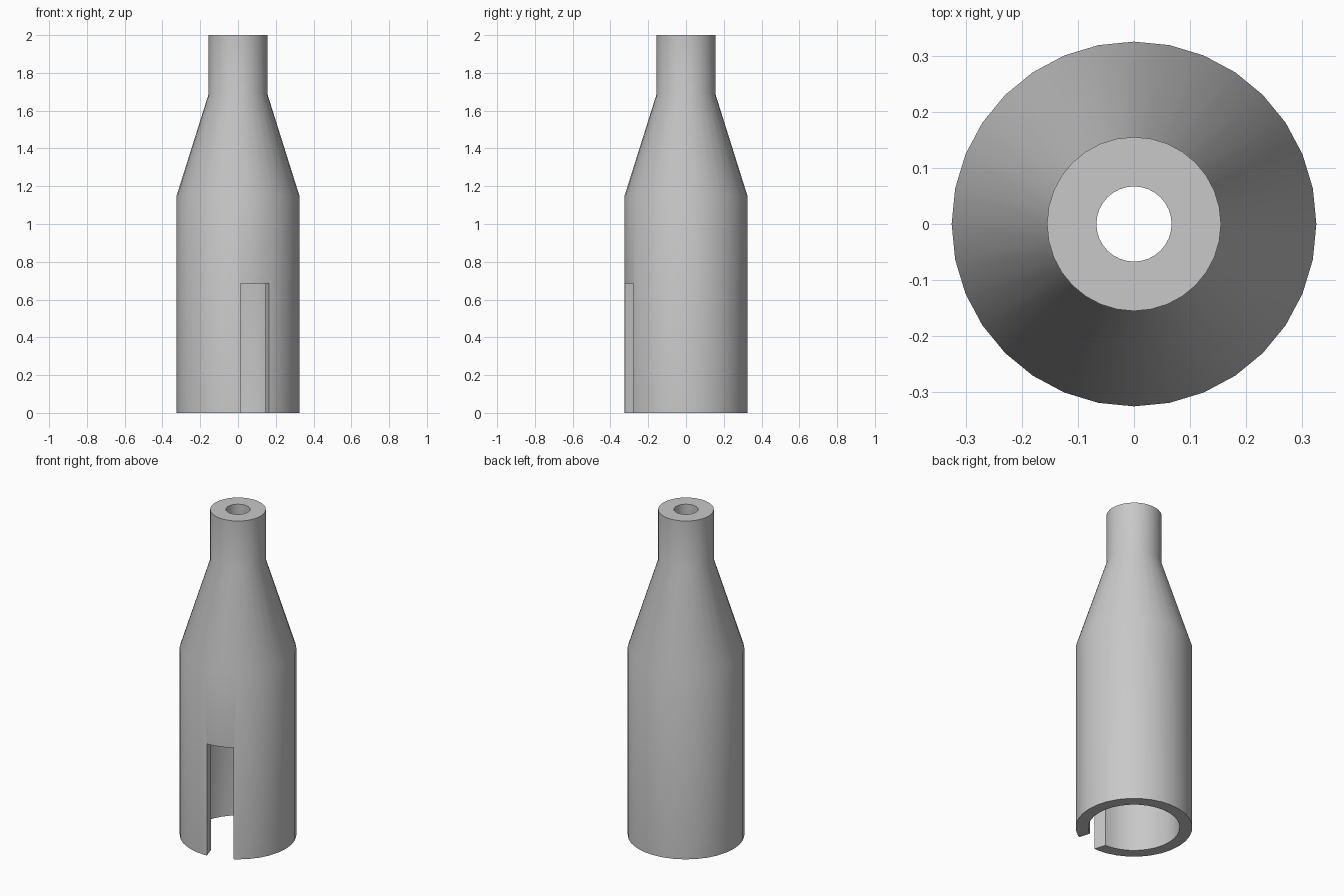
import bpy, bmesh, math
from mathutils import Matrix

SEGMENTS = 32
SLOT_ANGLE = math.radians(16.6)

cube = bpy.data.objects.get("Cube")
if cube:
    bpy.data.objects.remove(cube, do_unlink=True)

grey = bpy.data.materials.new("plain grey")
grey.use_nodes = True
colour = (0.58, 0.58, 0.58, 1)
grey.diffuse_color = colour
grey.node_tree.nodes["Principled BSDF"].inputs["Base Color"].default_value = colour


def add_object(name, bm):
    bmesh.ops.recalc_face_normals(bm, faces=bm.faces)
    mesh = bpy.data.meshes.new(name)
    bm.to_mesh(mesh)
    bm.free()
    mesh.materials.append(grey)
    obj = bpy.data.objects.new(name, mesh)
    bpy.context.collection.objects.link(obj)
    return obj


def lathe(name, profile):
    """Turn a closed (radius, height) profile around the z axis."""
    bm = bmesh.new()
    rings = []
    for r, z in profile:
        angles = [math.tau * i / SEGMENTS for i in range(SEGMENTS)]
        rings.append([bm.verts.new((r * math.cos(a), r * math.sin(a), z)) for a in angles])
    for k, ring in enumerate(rings):
        above = rings[(k + 1) % len(rings)]
        for i in range(SEGMENTS):
            j = (i + 1) % SEGMENTS
            bm.faces.new((ring[i], ring[j], above[j], above[i]))
    return add_object(name, bm)


# Hollow sleeve: outer wall going up, bore coming back down
sleeve = lathe("tapered_sleeve", [
    (0.325, 0), (0.325, 1.15), (0.155, 1.69), (0.155, 2),
    (0.067, 2), (0.067, 1.69), (0.255, 1.15), (0.255, 0)])

# Slot cut through the front wall, open at the bottom
bm = bmesh.new()
bmesh.ops.create_cube(bm, size=1, matrix=Matrix.Rotation(SLOT_ANGLE, 4, "Z")
                      @ Matrix.Translation((0, -0.3, 0.2425))
                      @ Matrix.Diagonal((0.157, 0.4, 0.885, 1)))
cutter = add_object("slot_cutter", bm)
cutter.hide_render = True

slot = sleeve.modifiers.new("slot", "BOOLEAN")
slot.operation = "DIFFERENCE"
slot.solver = "EXACT"
slot.object = cutter
bpy.ops.object.select_all(action="DESELECT")
bpy.context.view_layer.objects.active = sleeve
sleeve.select_set(True)
bpy.ops.object.modifier_apply(modifier=slot.name)
bpy.data.objects.remove(cutter, do_unlink=True)

bpy.ops.object.shade_smooth_by_angle(angle=math.radians(30))
